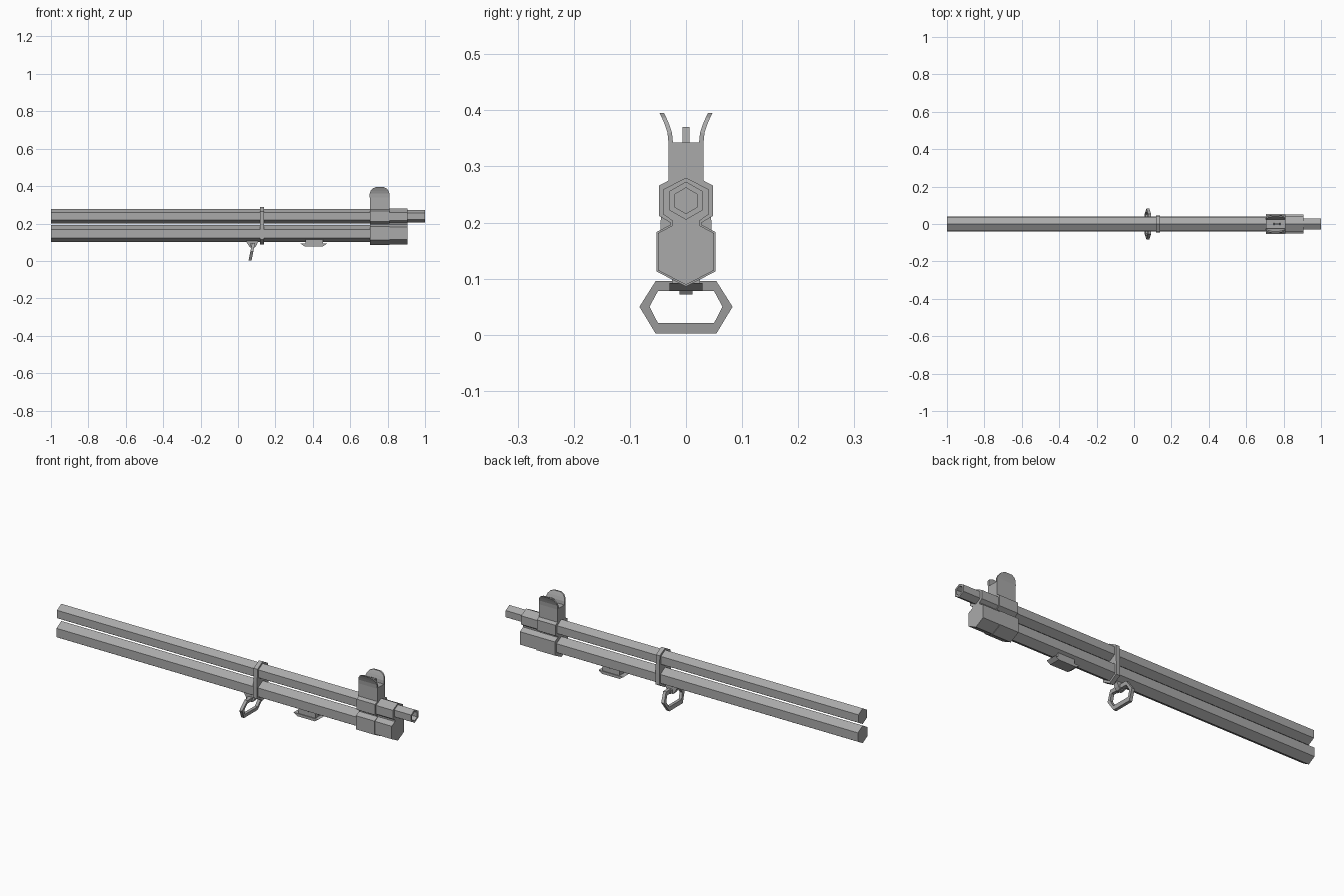
import bpy, bmesh, math

if "Cube" in bpy.data.objects:
    bpy.data.objects.remove(bpy.data.objects["Cube"], do_unlink=True)

steel = bpy.data.materials.new("grey steel")
steel.use_nodes = True
GREY = (0.4, 0.4, 0.4, 1)
steel.diffuse_color = GREY
steel.node_tree.nodes["Principled BSDF"].inputs["Base Color"].default_value = GREY


def finish(name, bm):
    bmesh.ops.recalc_face_normals(bm, faces=bm.faces)
    mesh = bpy.data.meshes.new(name)
    bm.to_mesh(mesh)
    bm.free()
    mesh.materials.append(steel)
    obj = bpy.data.objects.new(name, mesh)
    bpy.context.collection.objects.link(obj)
    return obj


def prism(name, outline, start, end, place):
    """Extrude a closed 2D outline between two depths; place maps (u, v, depth) to xyz."""
    bm = bmesh.new()
    a, b = [[bm.verts.new(place(u, v, d)) for u, v in outline] for d in (start, end)]
    bm.faces.new(a)
    bm.faces.new(b)
    n = len(outline)
    for i in range(n):
        j = (i + 1) % n
        bm.faces.new((a[i], a[j], b[j], b[i]))
    return finish(name, bm)


def along_x(u, v, d):
    return (d, u, v)


def along_y(u, v, d):
    return (u, d, v)


def loft(name, rings, closed=False):
    """Skin a list of equal point rings, capped or joined end to end."""
    bm = bmesh.new()
    rows = [[bm.verts.new(p) for p in ring] for ring in rings]
    pairs = list(zip(rows, rows[1:])) + ([(rows[-1], rows[0])] if closed else [])
    for a, b in pairs:
        for i in range(len(a)):
            j = (i + 1) % len(a)
            bm.faces.new((a[i], a[j], b[j], b[i]))
    if not closed:
        bm.faces.new(rows[0])
        bm.faces.new(rows[-1])
    return finish(name, bm)


def mirrored(half):
    """Complete a right half outline across the middle plane."""
    return half + [(-u, v) for u, v in reversed(half) if u > 0]


def hexagon(radius, z):
    return [(radius * math.sin(k * math.pi / 3), z + radius * math.cos(k * math.pi / 3))
            for k in range(6)]


def hex_ring(radius, z, x):
    return [(x, u, v) for u, v in hexagon(radius, z)]


BORE = 0.239
TUBE = 0.146

# Barrel with stepped muzzle and recessed bore
loft("barrel", [hex_ring(r, BORE, x) for r, x in
                ((0.04, -1), (0.04, 0.9), (0.034, 0.9), (0.034, 1), (0.023, 1), (0.023, 0.9))])

# Tube below the barrel
prism("lower_tube", hexagon(0.045, TUBE), -1, 0.85, along_x)

# Front clamp joining both tubes, rising into the sight base
clamp = [(0, 0.086), (0.053, 0.113), (0.053, 0.183), (0.028, 0.196), (0.028, 0.2),
         (0.048, 0.212), (0.048, 0.266), (0.031, 0.275), (0.031, 0.343)]
prism("front_clamp", mirrored(clamp), 0.705, 0.81, along_x)

# Tube end cap and barrel collar in front of the clamp
cap = [(0, 0.089), (0.05, 0.115), (0.05, 0.181), (0.024, 0.195), (0.024, 0.203),
       (0.041, 0.215), (0.041, 0.259), (0, 0.28)]
prism("tube_end_cap", mirrored(cap), 0.81, 0.905, along_x)

# Sight wings: rounded plates flaring outwards
levels = ((0.34, 0.027, 0.053), (0.36, 0.029, 0.053), (0.375, 0.034, 0.048),
          (0.387, 0.039, 0.038), (0.395, 0.043, 0.02))
for side, label in ((1, "left"), (-1, "right")):
    loft("sight_wing_" + label,
         [[(0.757 + sx * w, side * (y + t), z)
           for sx, t in ((-1, -0.004), (1, -0.004), (1, 0.004), (-1, 0.004))]
          for z, y, w in levels])

# Sight post
prism("sight_post", [(0.745, 0.34), (0.783, 0.34), (0.778, 0.37), (0.75, 0.37)],
      -0.006, 0.006, along_y)

# Barrel band wrapped round both tubes
band = [(0, 0.088), (0.046, 0.115), (0.046, 0.175), (0.043, 0.265), (0, 0.289)]
prism("barrel_band", mirrored(band), 0.118, 0.14, along_x)

# Swivel mount and pin under the tube
prism("swivel_mount", [(0.04, 0.11), (0.11, 0.11), (0.1, 0.085), (0.09, 0.072),
                       (0.065, 0.072), (0.055, 0.085)], -0.012, 0.012, along_y)
prism("swivel_pin", [(0.067, 0.078), (0.087, 0.078), (0.087, 0.095), (0.067, 0.095)],
      -0.03, 0.03, along_y)

# Sling ring: hexagonal loop leaning back towards its lower edge
outer = mirrored([(0.054, 0.002), (0.083, 0.05), (0.054, 0.096)])
inner = mirrored([(0.05, 0.021), (0.065, 0.05), (0.05, 0.078)])
loft("sling_ring",
     [[(0.064 + 0.2 * z + dx, y, z) for (y, z), dx in
       ((o, -0.008), (o, 0.008), (i, 0.008), (i, -0.008))] for o, i in zip(outer, inner)],
     closed=True)

# Accessory rail: stem and flared foot
prism("rail_stem", [(0.36, 0.125), (0.455, 0.125), (0.455, 0.088), (0.36, 0.088)],
      -0.025, 0.025, along_y)
prism("rail_foot", [(0.335, 0.092), (0.475, 0.092), (0.455, 0.078), (0.355, 0.078)],
      -0.029, 0.029, along_y)
